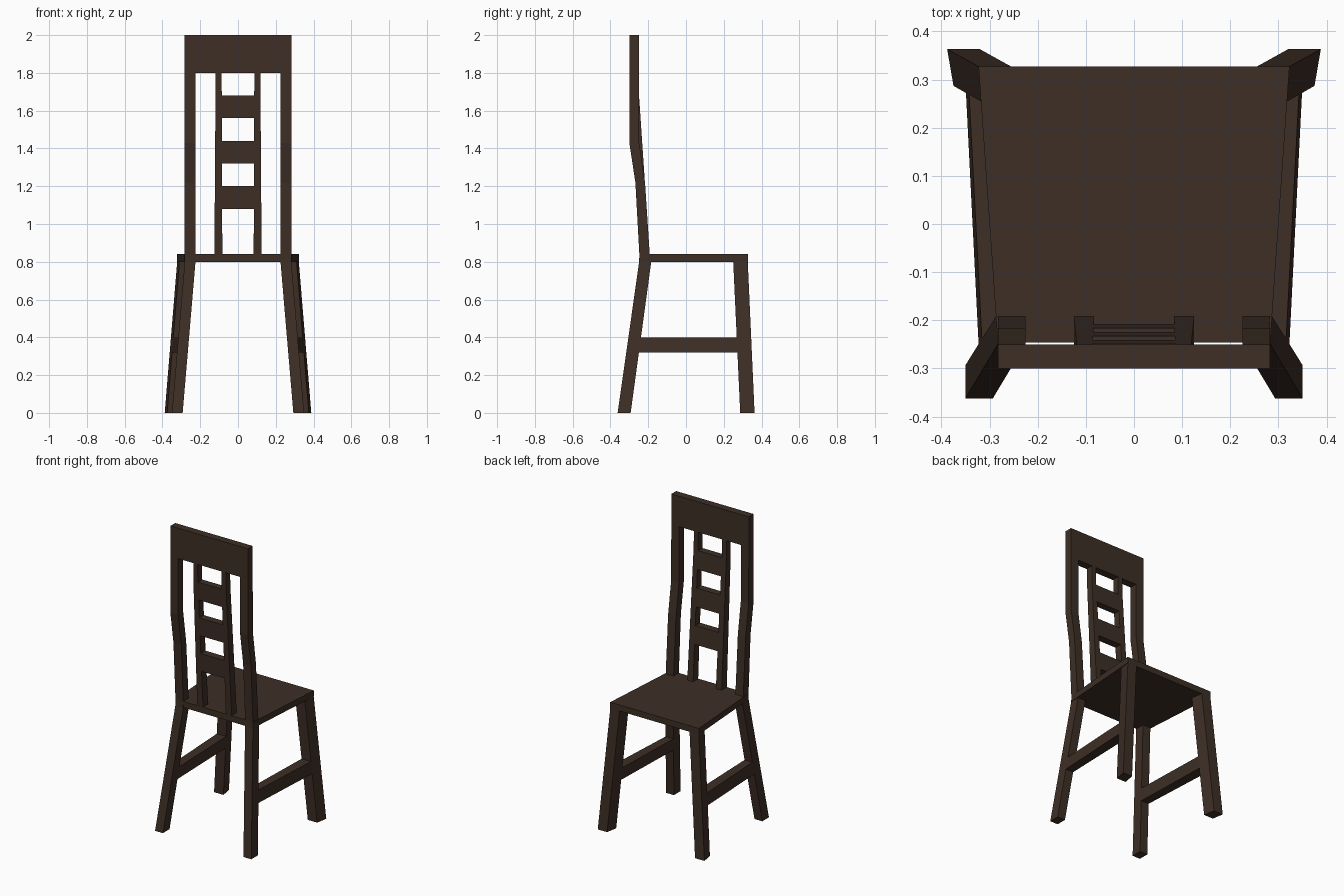
import bpy, bmesh

if "Cube" in bpy.data.objects:
    bpy.data.objects.remove(bpy.data.objects["Cube"])

wood = bpy.data.materials.new("dark brown wood")
wood.diffuse_color = (0.047, 0.028, 0.019, 1)
wood.use_nodes = True
wood.node_tree.nodes["Principled BSDF"].inputs["Base Color"].default_value = wood.diffuse_color


def loft(name, sections):
    """Skin a list of four-corner sections into a closed solid."""
    bm = bmesh.new()
    rings = [[bm.verts.new(p) for p in s] for s in sections]
    for a, b in zip(rings, rings[1:]):
        for i in range(4):
            j = (i + 1) % 4
            bm.faces.new((a[i], a[j], b[j], b[i]))
    bm.faces.new(rings[0])
    bm.faces.new(rings[-1])
    bmesh.ops.recalc_face_normals(bm, faces=bm.faces)
    me = bpy.data.meshes.new(name)
    bm.to_mesh(me)
    bm.free()
    me.materials.append(wood)
    ob = bpy.data.objects.new(name, me)
    bpy.context.collection.objects.link(ob)
    return ob


def rect(x0, x1, y0, y1, z):
    return [(x0, y0, z), (x1, y0, z), (x1, y1, z), (x0, y1, z)]


def skew(s, z):
    """Front leg section interpolated from floor to seat height."""
    t = z / 0.80
    foot = [(0.307, 0.287), (0.375, 0.287), (0.388, 0.363), (0.32, 0.363)]
    top = [(0.242, 0.25), (0.31, 0.25), (0.322, 0.327), (0.255, 0.327)]
    return [(s * (a[0] + (b[0] - a[0]) * t), a[1] + (b[1] - a[1]) * t, z)
            for a, b in zip(foot, top)]


def rear(s, z):
    """Rear leg section below the seat."""
    t = z / 0.80
    return rect(s * (0.293 - 0.068 * t), s * (0.35 - 0.068 * t),
                -0.362 + 0.114 * t, -0.293 + 0.109 * t, z)


def slat_y(z):
    """Back and front of the leaning inner slats at a height."""
    t = (z - 0.84) / 0.86
    return -0.245 - 0.05 * t, -0.192 - 0.058 * t


# seat
seat = [(-0.283, -0.246), (0.283, -0.246), (0.323, 0.327), (-0.323, 0.327)]
loft("seat", [[(x, y, z) for x, y in seat] for z in (0.80, 0.84)])

for s, side in ((-1, "left"), (1, "right")):
    # front legs
    loft("front_leg_" + side, [skew(s, 0), skew(s, 0.80)])
    # rear legs continuing into back posts
    post = [(0.84, -0.247, -0.192), (1.22, -0.268, -0.217),
            (1.43, -0.30, -0.248), (1.80, -0.30, -0.25)]
    loft("back_post_" + side, [rear(s, 0), rear(s, 0.80)] +
         [rect(s * 0.225, s * 0.282, y0, y1, z) for z, y0, y1 in post])
    # side stretchers, flush with the legs
    ends = []
    for leg, pair in ((rear, (3, 2)), (skew, (0, 1))):
        lo, hi = leg(s, 0.32), leg(s, 0.40)
        ends.append([lo[pair[0]], lo[pair[1]], hi[pair[1]], hi[pair[0]]])
    loft("side_stretcher_" + side, ends)
    # inner upright slats
    loft("upright_slat_" + side,
         [rect(s * 0.083, s * 0.125, *slat_y(0.84), 0.84),
          rect(s * 0.086, s * 0.119, *slat_y(1.70), 1.70),
          rect(s * 0.087, s * 0.118, -0.296, -0.25, 1.80)])

# cross slats
for i, z in enumerate((1.08, 1.32, 1.56)):
    loft("cross_slat_%d" % (i + 1),
         [rect(-0.086, 0.086, *slat_y(h), h) for h in (z, z + 0.12)])

# top rail
loft("top_rail", [rect(-0.282, 0.282, -0.30, -0.25, z) for z in (1.80, 2.0)])
